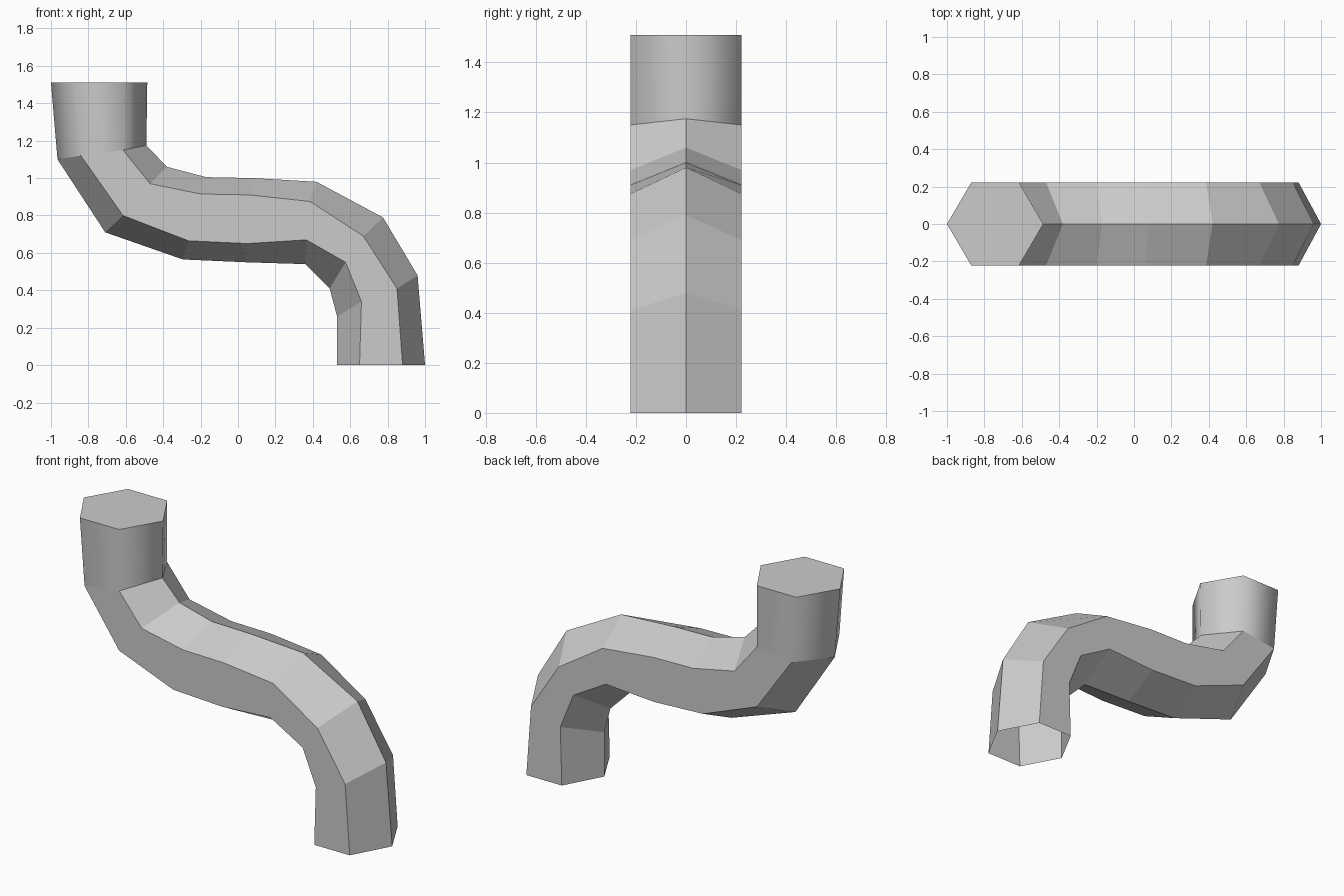
import bpy
import bmesh

cube = bpy.data.objects.get("Cube")
if cube:
    bpy.data.objects.remove(cube, do_unlink=True)

# One flat grey for the whole pipe
grey = bpy.data.materials.new("pipe grey")
grey.use_nodes = True
colour = (0.6, 0.6, 0.6, 1)
grey.diffuse_color = colour
grey.node_tree.nodes["Principled BSDF"].inputs["Base Color"].default_value = colour

HALF_DEPTH = 0.222

# Bend stations (x, z): upper ridge, upper shoulder, lower shoulder, lower ridge
stations = [
    [(1.0, 0), (.88, 0), (.65, 0), (.53, 0)],
    [(.96, .48), (.85, .41), (.66, .34), (.53, .26)],
    [(.775, .79), (.67, .69), (.575, .55), (.49, .41)],
    [(.42, .98), (.385, .875), (.365, .67), (.36, .54)],
    [(.08, 1.0), (.06, .91), (.05, .65), (.04, .55)],
    [(-.17, 1.005), (-.2, .915), (-.265, .665), (-.295, .565)],
    [(-.38, 1.06), (-.47, .97), (-.615, .8), (-.71, .71)],
    [(-.49, 1.175), (-.615, 1.15), (-.84, 1.12), (-.965, 1.1)],
    [(-.485, 1.51), (-.615, 1.51), (-.87, 1.51), (-1.0, 1.51)],
]


def hex_ring(bm, station):
    """Six-sided section: two ridges on the centre plane, mirrored shoulders."""
    a, b, c, d = station
    path = [(a, 0), (b, 1), (c, 1), (d, 0), (c, -1), (b, -1)]
    return [bm.verts.new((x, side * HALF_DEPTH, z)) for (x, z), side in path]


bm = bmesh.new()
rings = [hex_ring(bm, s) for s in stations]

# Side walls, with the upright collar smooth and the bends faceted
for i, (low, high) in enumerate(zip(rings, rings[1:])):
    for j in range(6):
        k = (j + 1) % 6
        face = bm.faces.new((low[j], low[k], high[k], high[j]))
        face.smooth = i == len(rings) - 2

# Closed top, open bottom
bm.faces.new(rings[-1])

# Crisp edges around both ends of the collar
for ring in rings[-2:]:
    for j in range(6):
        bm.edges.get((ring[j], ring[(j + 1) % 6])).smooth = False

bmesh.ops.recalc_face_normals(bm, faces=bm.faces)
mesh = bpy.data.meshes.new("bent_pipe")
bm.to_mesh(mesh)
bm.free()
mesh.materials.append(grey)
bpy.context.scene.collection.objects.link(bpy.data.objects.new("bent_pipe", mesh))
